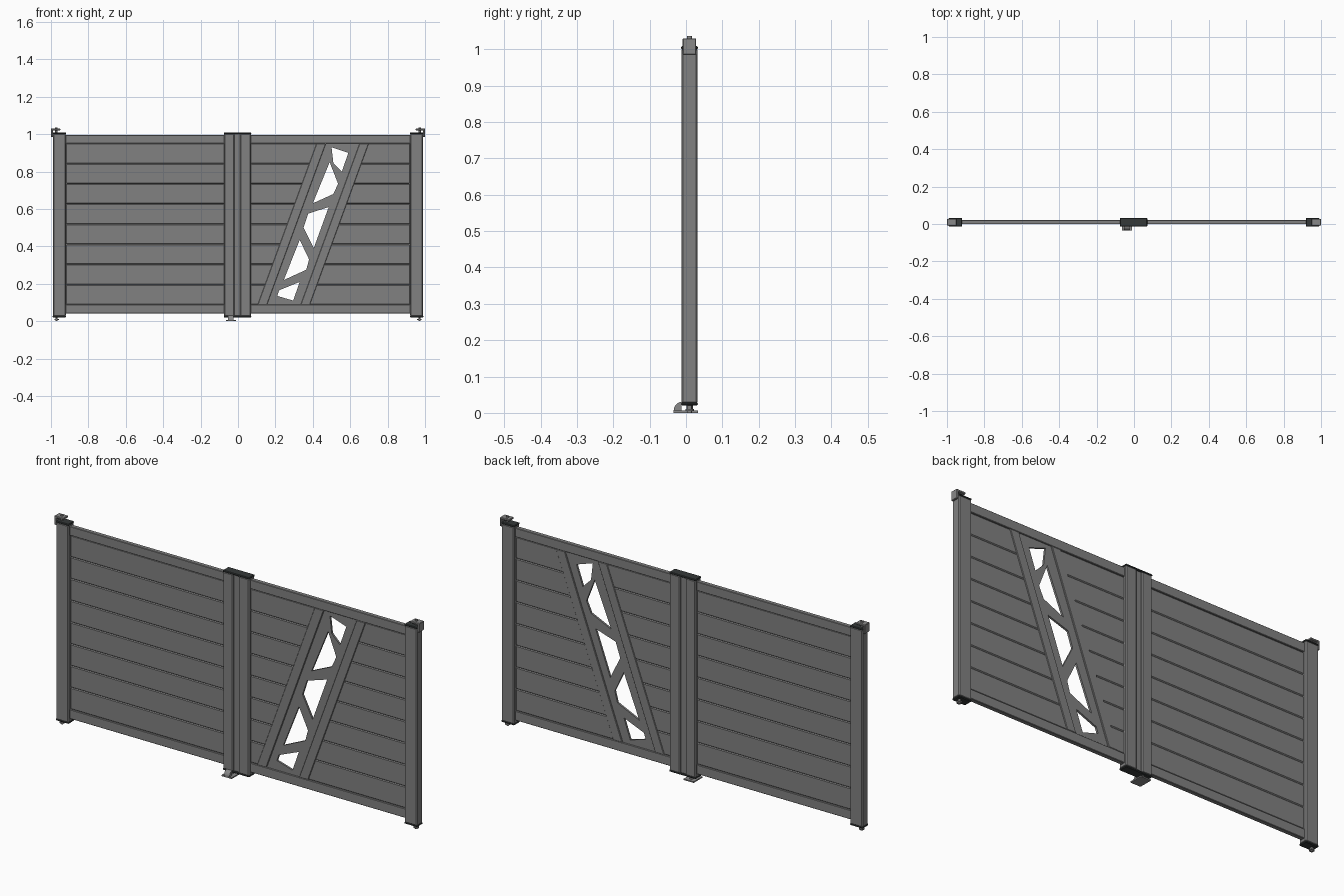
import bpy, bmesh, math

cube = bpy.data.objects.get("Cube")
if cube:
    bpy.data.objects.remove(cube, do_unlink=True)


def material(name, rgb):
    m = bpy.data.materials.new(name)
    m.use_nodes = True
    m.diffuse_color = (*rgb, 1)
    m.node_tree.nodes["Principled BSDF"].inputs["Base Color"].default_value = (*rgb, 1)
    return m


GREY = material("aluminium grey", (0.22, 0.22, 0.22))
DARK = material("dark cap", (0.035, 0.04, 0.04))
STEEL = material("hinge steel", (0.25, 0.25, 0.25))


def finish(name, bm, mat, bevel=0, segments=1):
    bmesh.ops.recalc_face_normals(bm, faces=bm.faces)
    mesh = bpy.data.meshes.new(name)
    bm.to_mesh(mesh)
    bm.free()
    mesh.materials.append(mat)
    obj = bpy.data.objects.new(name, mesh)
    bpy.context.collection.objects.link(obj)
    if bevel:
        mod = obj.modifiers.new("Bevel", 'BEVEL')
        mod.width, mod.segments = bevel, segments
    return obj


def prism(name, outline, y0, y1, mat=GREY, holes=(), bevel=0):
    """Front outline in x and z, with optional holes, pushed from y0 to y1."""
    bm = bmesh.new()
    for loop in (outline, *holes):
        vs = [bm.verts.new((x, y0, z)) for x, z in loop]
        for a, b in zip(vs, vs[1:] + vs[:1]):
            bm.edges.new((a, b))
    if holes:
        bmesh.ops.triangle_fill(bm, edges=bm.edges[:], use_beauty=True)
    else:
        bm.faces.new(bm.verts[:])
    out = bmesh.ops.extrude_face_region(bm, geom=bm.faces[:], use_keep_orig=True)
    moved = [g for g in out["geom"] if isinstance(g, bmesh.types.BMVert)]
    bmesh.ops.translate(bm, verts=moved, vec=(0, y1 - y0, 0))
    return finish(name, bm, mat, bevel)


def box(name, x, y, z, mat=GREY, bevel=0):
    x0, x1 = sorted(x)
    return prism(name, [(x0, z[0]), (x1, z[0]), (x1, z[1]), (x0, z[1])],
                 y[0], y[1], mat, bevel=bevel)


def column(name, x, y, z, radius, mat=STEEL, sides=20):
    bm = bmesh.new()
    bmesh.ops.create_cone(bm, cap_ends=True, segments=sides, radius1=radius,
                          radius2=radius, depth=z[1] - z[0])
    bmesh.ops.translate(bm, verts=bm.verts, vec=(x, y, (z[0] + z[1]) / 2))
    return finish(name, bm, mat)


POST_Y, RAIL_Y, PLANK_Y = (-0.013, 0.032), (-0.001, 0.021), (0.003, 0.017)
LOW, HIGH = 0.088, 0.95
MID_Y = 0.01
SLOPE = 0.315 / (HIGH - LOW)


def slant(x, z):
    """x of a slanted line that starts at x on the bottom rail."""
    return x + SLOPE * (z - LOW)


def slanted(x0, x1, z0=LOW, z1=HIGH):
    return [(slant(x0, z0), z0), (slant(x1, z0), z0), (slant(x1, z1), z1), (slant(x0, z1), z1)]


# Upright stiles with end caps
stiles = {"right_outer": (-0.99, -0.92), "right_meeting": (-0.075, -0.018),
          "left_meeting": (0.01, 0.07), "left_outer": (0.92, 0.99)}
for label, x in stiles.items():
    box(label + "_stile", x, POST_Y, (0.025, 1.003), bevel=0.005)
box("meeting_strip", (-0.03, 0.02), (-0.006, 0.025), (0.025, 1.003))
for label, x in {"right": (-0.991, -0.919), "middle": (-0.076, 0.071),
                 "left": (0.919, 0.991)}.items():
    for end, z in {"top": (1.0, 1.009), "bottom": (0.02, 0.029)}.items():
        box(f"{label}_{end}_cap", x, (-0.0135, 0.0325), z, DARK, 0.003)

# Horizontal rails of both leaves
for label, x in {"right": (-0.925, -0.07), "left": (0.065, 0.925)}.items():
    box(label + "_top_rail", x, RAIL_Y, (HIGH, 0.995), bevel=0.002)
    box(label + "_bottom_rail", x, RAIL_Y, (0.042, LOW), bevel=0.002)

# Boards, cut at a slant beside the decorative panel
BOARDS = 8
pitch = (HIGH - LOW) / BOARDS
for i in range(BOARDS):
    z0, z1 = LOW + i * pitch, LOW + (i + 1) * pitch
    box(f"right_board_{i + 1}", (-0.922, -0.07), PLANK_Y, (z0, z1), bevel=0.004)
    prism(f"left_inner_board_{i + 1}",
          [(0.065, z0), (slant(0.11, z0), z0), (slant(0.11, z1), z1), (0.065, z1)],
          *PLANK_Y, bevel=0.004)
    prism(f"left_outer_board_{i + 1}",
          [(slant(0.375, z0), z0), (0.922, z0), (0.922, z1), (slant(0.375, z1), z1)],
          *PLANK_Y, bevel=0.004)

# Slanted bars framing the decorative panel
prism("inner_slanted_bar", slanted(0.105, 0.155), *RAIL_Y, bevel=0.002)
prism("outer_slanted_bar", slanted(0.335, 0.384), *RAIL_Y, bevel=0.002)

# Decorative panel with five openings
openings = [
    [(.5, .93), (.59, .9), (.555, .8), (.51, .845)],
    [(.49, .85), (.535, .735), (.51, .68), (.4, .63)],
    [(.485, .61), (.375, .575), (.35, .5), (.405, .39)],
    [(.33, .435), (.38, .33), (.365, .275), (.245, .22)],
    [(.33, .21), (.295, .11), (.21, .135), (.22, .165)],
]
prism("decorative_panel", slanted(0.155, 0.335), 0.005, 0.015, holes=openings)

# Hinges above and pivots below the outer stiles
for label, s in {"right": -1, "left": 1}.items():
    box(label + "_hinge_side", (s * 0.989, s), (-0.009, 0.028), (0.985, 1.03), STEEL, 0.002)
    box(label + "_hinge_top", (s * 0.95, s), (-0.009, 0.028), (1.02, 1.03), STEEL, 0.002)
    column(label + "_hinge_pin", s * 0.972, MID_Y, (1.005, 1.036), 0.007)
    column(label + "_pivot_pin", s * 0.97, MID_Y, (0.005, 0.024), 0.006)
    column(label + "_pivot_foot", s * 0.97, MID_Y, (0.005, 0.011), 0.012)
    column(label + "_pivot_tip", s * 0.97, MID_Y, (0, 0.006), 0.006)

# Ground stop under the meeting stiles, with a rounded catch in front
box("stop_plate", (-0.065, -0.01), (-0.035, 0.033), (0, 0.006), STEEL)
column("stop_pin", -0.038, MID_Y, (0.004, 0.024), 0.009)
bm = bmesh.new()
arc = [(-0.013 - 0.021 * math.sin(a), 0.005 + 0.025 * math.cos(a))
       for a in (math.pi / 2 * i / 6 for i in range(7))] + [(-0.013, 0.005)]
face = bm.faces.new([bm.verts.new((-0.053, y, z)) for y, z in arc])
out = bmesh.ops.extrude_face_region(bm, geom=[face], use_keep_orig=True)
bmesh.ops.translate(bm, vec=(0.03, 0, 0),
                    verts=[g for g in out["geom"] if isinstance(g, bmesh.types.BMVert)])
finish("stop_catch", bm, STEEL)
